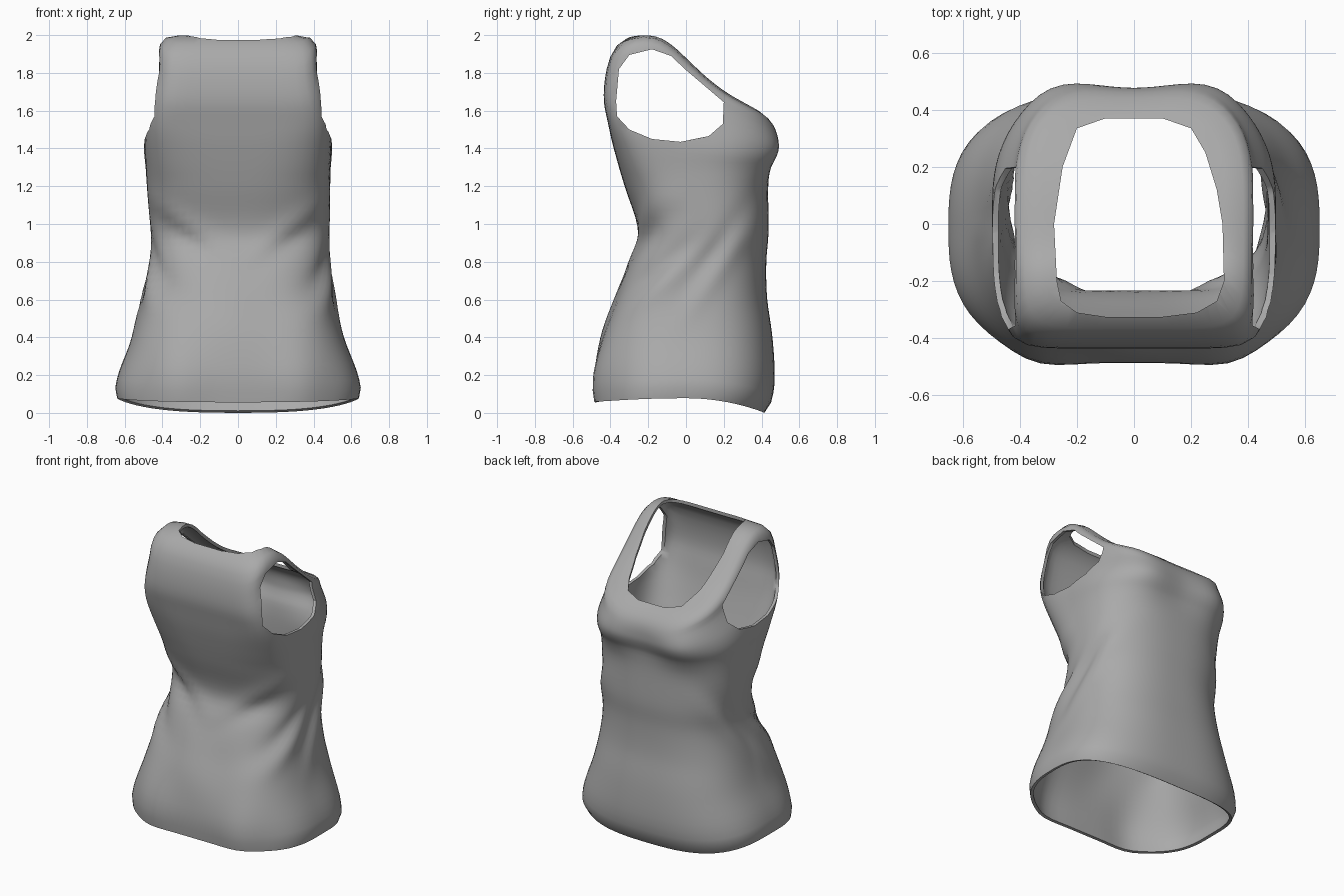
import bpy, bmesh, math

if "Cube" in bpy.data.objects:
    bpy.data.objects.remove(bpy.data.objects["Cube"])

SEG = 80
# Body rings: height, back y, front y, half width, front squareness, back squareness
RINGS = [(.075, -.48, .415, .64, 2.9, 2.75), (.13, -.485, .45, .65, 2.9, 2.75),
         (.22, -.485, .47, .63, 2.8, 2.75), (.4, -.45, .46, .56, 2.7, 2.75),
         (.6, -.38, .43, .51, 2.6, 2.7), (.8, -.305, .425, .475, 2.5, 2.7),
         (.95, -.252, .437, .475, 2.5, 2.7), (1.2, -.325, .435, .485, 2.6, 3.2),
         (1.3, -.355, .443, .488, 2.7, 3.8), (1.42, -.39, .46, .496, 2.8, 5),
         (1.54, -.415, .472, .482, 2.9, 7.5), (1.66, -.435, .475, .45, 3.1, 10),
         (1.78, -.43, .473, .422, 3.2, 10), (1.86, -.405, .462, .417, 3.3, 9),
         (1.89, -.37, .445, .39, 3.4, 7), (1.9, -.31, .40, .32, 3.4, 5)]
# Shoulder line seen from the side: y, z
SHOULDER = [(-.45, 1.85), (-.4, 1.93), (-.34, 1.98), (-.25, 2.002), (-.15, 1.995), (-.07, 1.945),
            (0, 1.88), (.1, 1.785), (.2, 1.705), (.3, 1.645), (.4, 1.59), (.47, 1.52), (.5, 1.46)]


def sample(table, u):
    """Smooth lookup of a table by its first column."""
    if u <= table[0][0]:
        return table[0][1:]
    if u >= table[-1][0]:
        return table[-1][1:]
    k = next(i for i in range(len(table) - 1) if u <= table[i + 1][0])
    a, b = table[k], table[k + 1]
    p, n = table[max(k - 1, 0)], table[min(k + 2, len(table) - 1)]
    w = b[0] - a[0]
    f = (u - a[0]) / w
    out = []
    for c in range(1, len(a)):
        m0 = (b[c] - p[c]) / (b[0] - p[0]) * w
        m1 = (n[c] - a[c]) / (n[0] - a[0]) * w
        out.append((2 * f**3 - 3 * f**2 + 1) * a[c] + (f**3 - 2 * f**2 + f) * m0
                   + (3 * f**2 - 2 * f**3) * b[c] + (f**3 - f**2) * m1)
    return out


def bell(d, w):
    return math.exp(-(d / w) ** 2)


def folds(x, y, z):
    """Outward offset for the bust, seat, waist creases and loose cloth."""
    o = 0
    side = min(1, abs(x) / .35)
    if y > 0:
        o += .042 * bell(abs(x) - .26, .14) * bell(z - 1.39, .13)
    d = z - (.88 + .8 * y)
    o += (.022 * bell(d + .09, .06) - .025 * bell(d, .05)) * bell(y + .15, .17) * side
    d = z - (.66 + 1.3 * y)
    o += (.016 * bell(d + .12, .08) - .02 * bell(d, .07)) * bell(y - .15, .16) * side
    if y < 0:
        d = z - (.74 + .7 * abs(x))
        o += (.02 * bell(d - .06, .05) - .022 * bell(d + .02, .05)) * bell(abs(x) - .27, .16)
        o += .006 * math.sin(14 * x + 5 * z) * bell(z - .5, .2)
        o += .032 * bell(abs(x) - .32, .13) * bell(z - .17, .25)
    return o


def ring(h):
    yb, yf, rx, nf, nb = sample(RINGS, h)
    yc, ry = (yb + yf) / 2, (yf - yb) / 2
    pts = []
    for i in range(SEG):
        a = 2 * math.pi * i / SEG
        c, s = math.cos(a), math.sin(a)
        n = nf if s > 0 else nb
        # even spacing around the squarish outline
        r = (abs(c) ** n + abs(s) ** n) ** (-1 / n)
        x, y = rx * r * c, yc + ry * r * s
        if h > 1.3:
            z = 1.3 + (sample(SHOULDER, y)[0] - 1.3) * (h - 1.3) / .6
        else:
            hem = -.09 * max(0, y / .42) ** 2 - .02 * max(0, -y / .45) ** 2 + .005 * abs(x)
            z = h + hem * max(0, 1 - h / .5)
        o = folds(x, y, z)
        pts.append((x + o * c + .012 * bell(z - .9, .25), y + o * s, z))
    return pts


def ring_heights():
    hs = []
    for a, b in zip(RINGS, RINGS[1:]):
        k = max(1, round((b[0] - a[0]) / .04))
        hs += [a[0] + (b[0] - a[0]) * j / k for j in range(k)]
    return hs + [RINGS[-1][0]]


def make_object(name, bm):
    bmesh.ops.recalc_face_normals(bm, faces=bm.faces)
    me = bpy.data.meshes.new(name)
    bm.to_mesh(me)
    bm.free()
    ob = bpy.data.objects.new(name, me)
    bpy.context.collection.objects.link(ob)
    return ob


def prism(name, outline, place, lo, hi):
    """Extrude a closed outline between two levels."""
    bm = bmesh.new()
    a = [bm.verts.new(place(u, v, lo)) for u, v in outline]
    b = [bm.verts.new(place(u, v, hi)) for u, v in outline]
    bm.faces.new(a)
    bm.faces.new(b)
    for i in range(len(a)):
        j = (i + 1) % len(a)
        bm.faces.new((a[i], a[j], b[j], b[i]))
    ob = make_object(name, bm)
    ob.hide_render = True
    return ob


# Cloth body, open at the hem and closed over the shoulders
bm = bmesh.new()
loops = [[bm.verts.new(p) for p in ring(h)] for h in ring_heights()]
# Shoulder top closes inward along the slope
last = [v.co.copy() for v in loops[-1]]
for f in (.8, .55, .3):
    row = []
    for p in last:
        y = .045 + (p.y - .045) * f
        row.append(bm.verts.new((p.x * f, y, sample(SHOULDER, y)[0])))
    loops.append(row)
for a, b in zip(loops, loops[1:]):
    for i in range(SEG):
        j = (i + 1) % SEG
        bm.faces.new((a[i], a[j], b[j], b[i]))
tip = bm.verts.new((0, .045, sample(SHOULDER, .045)[0]))
for i in range(SEG):
    bm.faces.new((loops[-1][i], loops[-1][(i + 1) % SEG], tip))
# Relax everything but the hem so the cloth flows
for _ in range(2):
    bmesh.ops.smooth_vert(bm, verts=[v for r in loops[2:] for v in r], factor=.35,
                          use_axis_x=True, use_axis_y=True, use_axis_z=True)
top = make_object("tank_top", bm)

# Opening outlines
neck = [(-.27, -.2), (-.255, -.27), (-.2, -.31), (-.1, -.325), (.1, -.325), (.22, -.31), (.29, -.27),
        (.315, -.2), (.31, 0), (.29, .12), (.25, .25), (.2, .335), (.1, .37), (-.1, .37), (-.2, .335),
        (-.25, .2), (-.28, 0)]
arm = [(-.37, 1.65), (-.355, 1.82), (-.3, 1.895), (-.18, 1.925), (-.08, 1.89), (0, 1.815), (.1, 1.73),
       (.2, 1.645), (.195, 1.53), (.12, 1.465), (-.03, 1.435), (-.18, 1.45), (-.3, 1.5), (-.365, 1.57)]
cutters = [prism("neck_cutter", neck, lambda u, v, w: (u, v, w), 1.47, 2.3),
           prism("armhole_cutter", arm, lambda u, v, w: (w, u, v), -.9, .9)]

# Cloth thickness, then the neck and arm openings
solid = top.modifiers.new("thickness", 'SOLIDIFY')
solid.thickness, solid.offset = .02, -1
for c in cutters:
    cut = top.modifiers.new(c.name, 'BOOLEAN')
    cut.operation, cut.solver, cut.object = 'DIFFERENCE', 'EXACT', c
bpy.context.view_layer.objects.active = top
top.select_set(True)
for name in [m.name for m in top.modifiers]:
    bpy.ops.object.modifier_apply(modifier=name)
for c in cutters:
    bpy.data.objects.remove(c)

# Grey cloth
mat = bpy.data.materials.new("grey_cloth")
mat.diffuse_color = (.4, .4, .4, 1)
mat.use_nodes = True
mat.node_tree.nodes["Principled BSDF"].inputs["Base Color"].default_value = mat.diffuse_color
top.data.materials.clear()
top.data.materials.append(mat)
for p in top.data.polygons:
    p.material_index = 0
for o in bpy.context.selected_objects:
    o.select_set(o == top)
bpy.ops.object.shade_smooth_by_angle(angle=math.radians(45))
